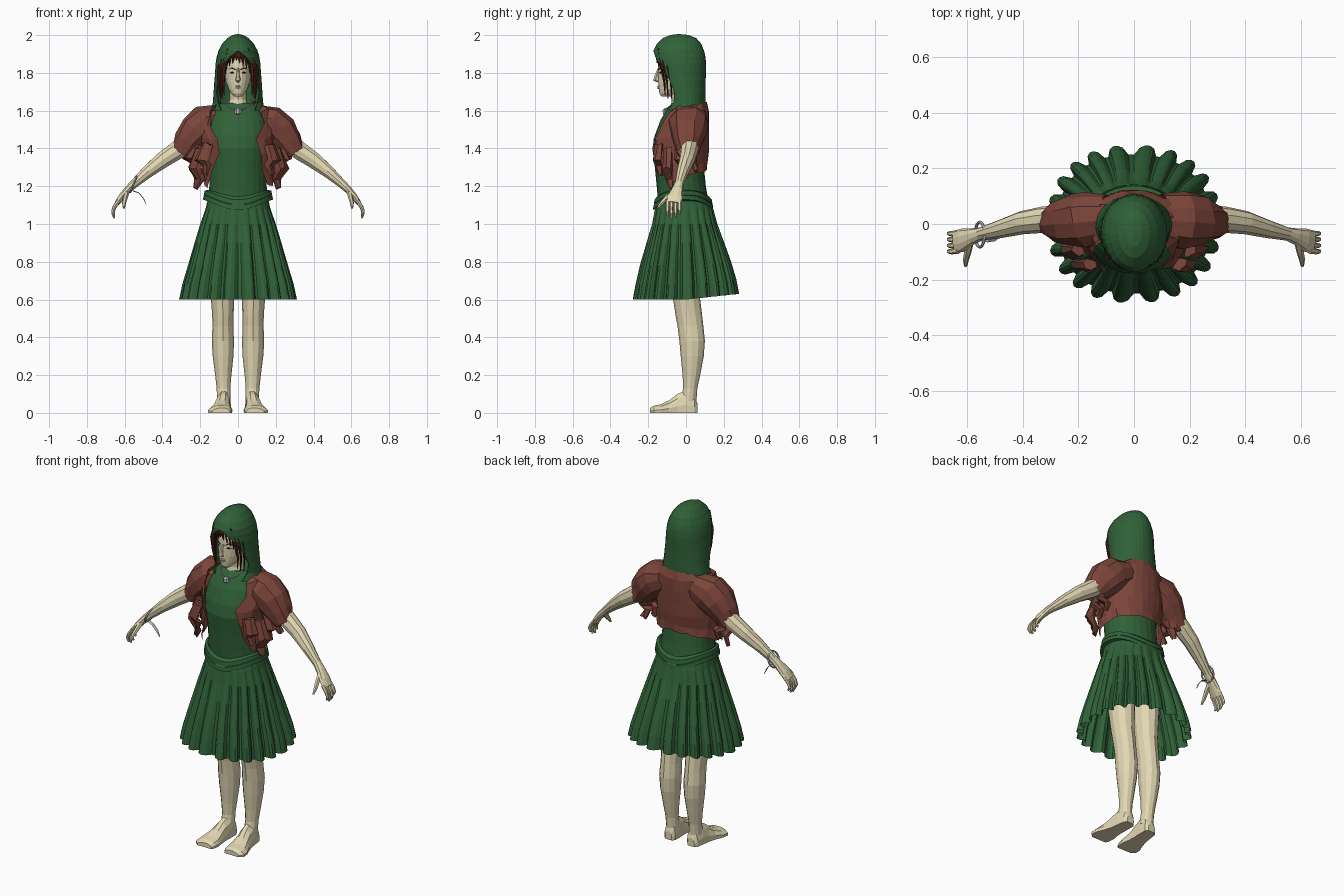
import bpy, bmesh, math, random
from math import sin, cos, radians, pi
from mathutils import Vector as V
random.seed(4)

def material(name, r, g, b):
    m = bpy.data.materials.new(name)
    m.diffuse_color = (r, g, b, 1)
    return m

GREEN = material("green_cloth", 0.03, 0.12, 0.04)
RUST = material("rust_cloth", 0.2, 0.06, 0.042)
SKIN = material("skin", 0.76, 0.68, 0.45)
HAIR = material("hair", 0.075, 0.015, 0.009)

def loft(name, rings, mat=None, closed=True, caps=True, flip_x=False):
    """Skin a list of equal-length point rings."""
    bm = bmesh.new()
    k = -1 if flip_x else 1
    vs = [[bm.verts.new((p[0] * k, p[1], p[2])) for p in r] for r in rings]
    n = len(rings[0])
    for a, b in zip(vs, vs[1:]):
        for i in range(n if closed else n - 1):
            j = (i + 1) % n
            bm.faces.new((a[i], a[j], b[j], b[i]))
    if caps and closed:
        bm.faces.new(vs[0])
        bm.faces.new(vs[-1])
    bmesh.ops.remove_doubles(bm, verts=bm.verts, dist=0.0005)
    bmesh.ops.recalc_face_normals(bm, faces=bm.faces)
    me = bpy.data.meshes.new(name)
    bm.to_mesh(me)
    bm.free()
    ob = bpy.data.objects.new(name, me)
    bpy.context.collection.objects.link(ob)
    if mat:
        me.materials.append(mat)
    return ob

def oval(z, hx, yf, yb, n=20, cx=0, e=1.0):
    """Horizontal ring; e < 1 makes it squarer."""
    pts = []
    for i in range(n):
        a = 2 * pi * i / n
        c, s = cos(a), sin(a)
        pts.append(V((cx + hx * math.copysign(abs(c) ** e, c),
                      (yf + yb) / 2 + (yb - yf) / 2 * math.copysign(abs(s) ** e, s), z)))
    return pts

def tube(name, path, mat=None, n=8, axis=(0, 1, 0), caps=True, flip_x=False, jitter=0):
    """Path of (x, y, z, radius along axis, other radius)."""
    P = [V(p[:3]) for p in path]
    rings = []
    for i, p in enumerate(path):
        t = (P[min(i + 1, len(P) - 1)] - P[max(i - 1, 0)]).normalized()
        s = V(axis)
        s = (s - t * s.dot(t)).normalized()
        u = t.cross(s)
        rings.append([P[i] + s * (cos(2 * pi * k / n) * p[3]) + u * (sin(2 * pi * k / n) * p[4])
                      + V([random.uniform(-jitter, jitter) for _ in range(3)]) for k in range(n)])
    return loft(name, rings, mat, True, caps, flip_x)

# bodice
loft("bodice", [oval(*r, n=24) for r in (
    (1.08, .16, -.145, .125), (1.2, .152, -.155, .105), (1.3, .152, -.165, .095),
    (1.4, .165, -.178, .095), (1.47, .17, -.165, .1), (1.55, .155, -.135, .1),
    (1.61, .125, -.1, .095), (1.64, .09, -.075, .085))], GREEN)

# pleated skirt with open hem
def skirt_ring(z, hx, yf, yb, depth, lift):
    n, pts = 132, []
    for i, p in enumerate(oval(z, hx, yf, yb, n, e=.86)):
        fold = (0, 0, .25, 1, 1, .25)[i % 6] * depth
        up = lift * max(0, p.y) / yb
        pts.append(V((p.x * (1 - fold), p.y * (1 - fold), z + up)))
    return pts
loft("pleated_skirt", [skirt_ring(*r) for r in (
    (1.13, .16, -.15, .125, 0, 0), (1.08, .172, -.165, .145, .02, 0),
    (1.0, .2, -.18, .165, .05, .005), (.9, .23, -.21, .2, .08, .01),
    (.78, .265, -.245, .24, .1, .02), (.68, .295, -.268, .268, .11, .025),
    (.6, .312, -.283, .283, .12, .03))], GREEN, caps=False)

# two belt bands dipping at front and back
def belt_ring(z, grow):
    return [V((p.x, p.y, z - .055 * abs((p.y + .015) / .16) ** 3))
            for p in oval(z, .165 + grow, -.155 - grow, .125 + grow, 36)]
for name, top, g in (("belt_upper", 1.18, .012), ("belt_lower", 1.155, .017)):
    loft(name, [belt_ring(top, g - .015), belt_ring(top - .004, g),
                belt_ring(top - .026, g + .003), belt_ring(top - .032, g - .015)], GREEN, caps=False)

# hood, an open arc on each level, closing over the brow
def hood_arc(z, hx, yf, yb, end):
    out = []
    for i in range(25):
        a = radians(90 + (i - 12) / 12 * (90 + end))
        out.append(V((hx * cos(a), (yf + yb) / 2 + (yb - yf) / 2 * sin(a), z)))
    return out
hood = loft("hood", [hood_arc(*r) for r in (
    (1.6, .135, -.115, .1, 50), (1.64, .128, -.1, .098, 38), (1.7, .123, -.12, .098, 27),
    (1.76, .119, -.14, .098, 32), (1.81, .115, -.155, .1, 42), (1.85, .113, -.163, .1, 54),
    (1.885, .107, -.167, .097, 68), (1.915, .098, -.167, .09, 90), (1.95, .079, -.15, .076, 90),
    (1.98, .052, -.118, .05, 90), (1.995, .025, -.08, .01, 90), (2.0, 0, -.04, -.04, 90))],
    GREEN, closed=False)
thick = hood.modifiers.new("thickness", "SOLIDIFY")
thick.thickness = .006
thick.offset = -1 if hood.data.polygons[0].normal.y > 0 else 1

# head, neck and facial features
loft("head", [oval(*r, n=20) for r in (
    (1.675, .02, -.13, -.08), (1.69, .036, -.14, -.05), (1.715, .051, -.144, -.01),
    (1.75, .064, -.147, .03), (1.8, .072, -.148, .06), (1.84, .074, -.147, .07),
    (1.9, .07, -.142, .065), (1.95, .04, -.1, .03))], SKIN)
tube("neck", [(0, -.03, 1.58, .075, .05), (0, -.03, 1.625, .055, .05), (0, -.025, 1.66, .044, .05),
              (0, -.03, 1.73, .044, .055)], SKIN, 12, (1, 0, 0))
tube("nose", [(0, -.143, 1.825, .006, .006), (0, -.158, 1.785, .009, .01),
              (0, -.163, 1.763, .014, .013), (0, -.148, 1.753, .009, .005)], SKIN, 6, (1, 0, 0))
for name, z in (("upper_lip", 1.729), ("lower_lip", 1.72)):
    tube(name, [(-.024, -.134, z, .001, .001), (0, -.147, z, .006, .005), (.024, -.134, z, .001, .001)],
         SKIN, 6, (0, 1, 0))

# hair: tapered locks
def lock(name, pts, w, flip=False):
    m = len(pts) - 1
    tube(name, [(*p, w * (1 - .9 * (i / m) ** 2), .008 * (1 - .7 * i / m)) for i, p in enumerate(pts)],
         HAIR, 6, (1, -.35, 0), flip_x=flip)
for side, flip in (("right", True), ("left", False)):
    for k, (x, y, z) in enumerate(((.075, -.115, 1.68), (.086, -.1, 1.665), (.093, -.08, 1.655))):
        lock(f"side_lock_{side}_{k}", [(x - .025, y - .02, 1.9), (x, y - .015, 1.83), (x + .005, y, 1.75),
                                       (x - .002, y + .005, z)], .017, flip)
    for k, (x, z) in enumerate(((.006, 1.85), (.024, 1.835), (.042, 1.82), (.058, 1.80))):
        z += .014 * flip
        lock(f"fringe_{side}_{k}", [(x * .8, -.142, 1.925), (x, -.157 + x * .3, 1.89), (x + .004, -.155 + x * .45, z)],
             .014, flip)
    tube(f"brow_{side}", [(.014, -.148, 1.817, .003, .002), (.034, -.136, 1.826, .003, .003),
                          (.052, -.115, 1.818, .003, .001)], HAIR, 5, flip_x=flip)
    tube(f"eye_{side}", [(.018, -.142, 1.8, .003, .001), (.031, -.137, 1.802, .004, .005),
                         (.045, -.121, 1.8, .003, .001)], HAIR, 6, flip_x=flip)

# shrug: open-front shell, half described by angle from the back
LEVELS = ((1.645, .1, -.07, .11, -40), (1.6, .17, -.12, .12, -40), (1.53, .188, -.165, .123, -42),
          (1.46, .19, -.188, .123, -58), (1.39, .187, -.19, .12, -54), (1.33, .187, -.185, .115, -42),
          (1.29, .19, -.175, .112, -33))
rows = []
for li, (z, hx, yf, yb, end) in enumerate(LEVELS):
    row = []
    for i in range(-11, 12):
        f = abs(i) / 11
        a = radians(90 + f * (end - 90))
        j = .003 + .011 * f
        drop = (li / 6) ** 3 * .09 * f ** 1.5
        yc = (yf + yb) / 2
        row.append(V((math.copysign(hx * cos(a), i), yc + (yb - yf) / 2 * sin(a), z - drop))
                   + V([random.uniform(-j, j) for _ in range(3)]))
    rows.append(row)
loft("shrug_body", rows, RUST, closed=False)

for side, flip in (("right", True), ("left", False)):
    # shrug sleeve and hanging folds
    tube(f"sleeve_{side}", [(.09, .025, 1.565, .085, .075), (.17, .015, 1.53, .105, .105),
                            (.22, .012, 1.485, .095, .1), (.265, .01, 1.43, .075, .08),
                            (.3, .008, 1.375, .058, .058)], RUST, 11, caps=False, flip_x=flip, jitter=.006)
    for k, (x, y, top, end) in enumerate(((.21, -.09, 1.4, 1.19), (.17, -.145, 1.42, 1.26),
                                          (.225, -.03, 1.42, 1.27), (.235, .04, 1.42, 1.28))):
        tube(f"shrug_fold_{side}_{k}", [(x - .01, y, top, .03, .02), (x + .02, y - .01, (top + end) / 2, .04, .02),
             (x - .008, y, end + .05, .026, .015), (x + .01, y + .01, end, .014, .008)],
             RUST, 6, (1, .5, 0), flip_x=flip, jitter=.008)

    # arm and palm
    tube(f"arm_{side}", [(.16, .025, 1.51, .055, .055), (.25, .02, 1.445, .052, .054), (.33, .015, 1.385, .047, .05),
                         (.4, .005, 1.338, .042, .045), (.48, -.018, 1.275, .033, .034),
                         (.55, -.036, 1.213, .024, .024), (.58, -.045, 1.185, .03, .021),
                         (.615, -.058, 1.145, .042, .018), (.64, -.064, 1.11, .041, .014)],
         SKIN, 10, flip_x=flip)
    # fingers and thumb
    for k, (y, ln) in enumerate(((-.096, .075), (-.075, .088), (-.053, .083), (-.032, .066))):
        tube(f"finger_{side}_{k}", [(.63, y, 1.125, .011, .011), (.654, y - .003, 1.125 - ln * .45, .01, .01),
                                    (.663, y - .002, 1.125 - ln * .8, .009, .009),
                                    (.655, y, 1.118 - ln, .005, .005)], SKIN, 6, flip_x=flip)
    tube(f"thumb_{side}", [(.587, -.062, 1.175, .013, .015), (.596, -.1, 1.14, .013, .014),
                           (.603, -.128, 1.112, .011, .011), (.604, -.15, 1.085, .006, .006)],
         SKIN, 6, (1, 0, 0), flip_x=flip)

    # leg: z, half width, front, back, centre x
    loft(f"leg_{side}", [oval(z, hx, yf, yb, 12, cx) for z, hx, yf, yb, cx in (
        (.06, .036, -.03, .055, .075), (.13, .036, -.015, .06, .077), (.2, .043, -.018, .075, .078),
        (.3, .055, -.028, .094, .079), (.38, .059, -.035, .1, .08), (.46, .055, -.045, .092, .08),
        (.52, .057, -.056, .085, .08), (.6, .061, -.068, .075, .082), (.75, .072, -.085, .075, .085),
        (.95, .08, -.1, .09, .085))], SKIN, flip_x=flip)
    # foot: flat-soled sections from heel to toe
    foot = []
    for y, cx, hw, h in ((.06, .075, .022, .05), (.045, .075, .035, .09), (0, .078, .039, .12),
                         (-.045, .082, .041, .1), (-.09, .088, .049, .066), (-.135, .093, .062, .045),
                         (-.17, .096, .062, .038), (-.19, .09, .046, .026)):
        foot.append([V((cx + hw * a, y, h * b)) for a, b in
                     ((-1, 0), (1, 0), (1.02, .35), (.75, .75), (.2, 1), (-.4, 1), (-.85, .75), (-1.02, .35))])
    loft(f"foot_{side}", foot, SKIN, flip_x=flip)

# necklace with pendant
tube("necklace_cord", [(.07 * cos(a), -.035 - .078 * abs(sin(a)), 1.66 - .055 * sin(a), .003, .003)
                       for a in (pi * i / 12 for i in range(13))], None, 5, (0, 0, 1))
tube("pendant", [(0, -.108, 1.612, .006, .006), (0, -.114, 1.602, .018, .012),
                 (0, -.112, 1.586, .018, .012), (0, -.108, 1.574, .006, .005)], None, 6, (1, 0, 0))

# bracelet with a trailing ribbon
bpy.ops.mesh.primitive_torus_add(location=(-.553, -.038, 1.21), rotation=(0, radians(-68), 0),
                                 major_radius=.045, minor_radius=.0055, major_segments=20, minor_segments=6)
bpy.context.object.name = "bracelet"
tube("bracelet_ribbon", [(-.555, -.05, 1.175, .01, .003), (-.525, -.055, 1.165, .011, .002),
                         (-.5, -.052, 1.135, .01, .002), (-.485, -.048, 1.1, .004, .001)], None, 4)
